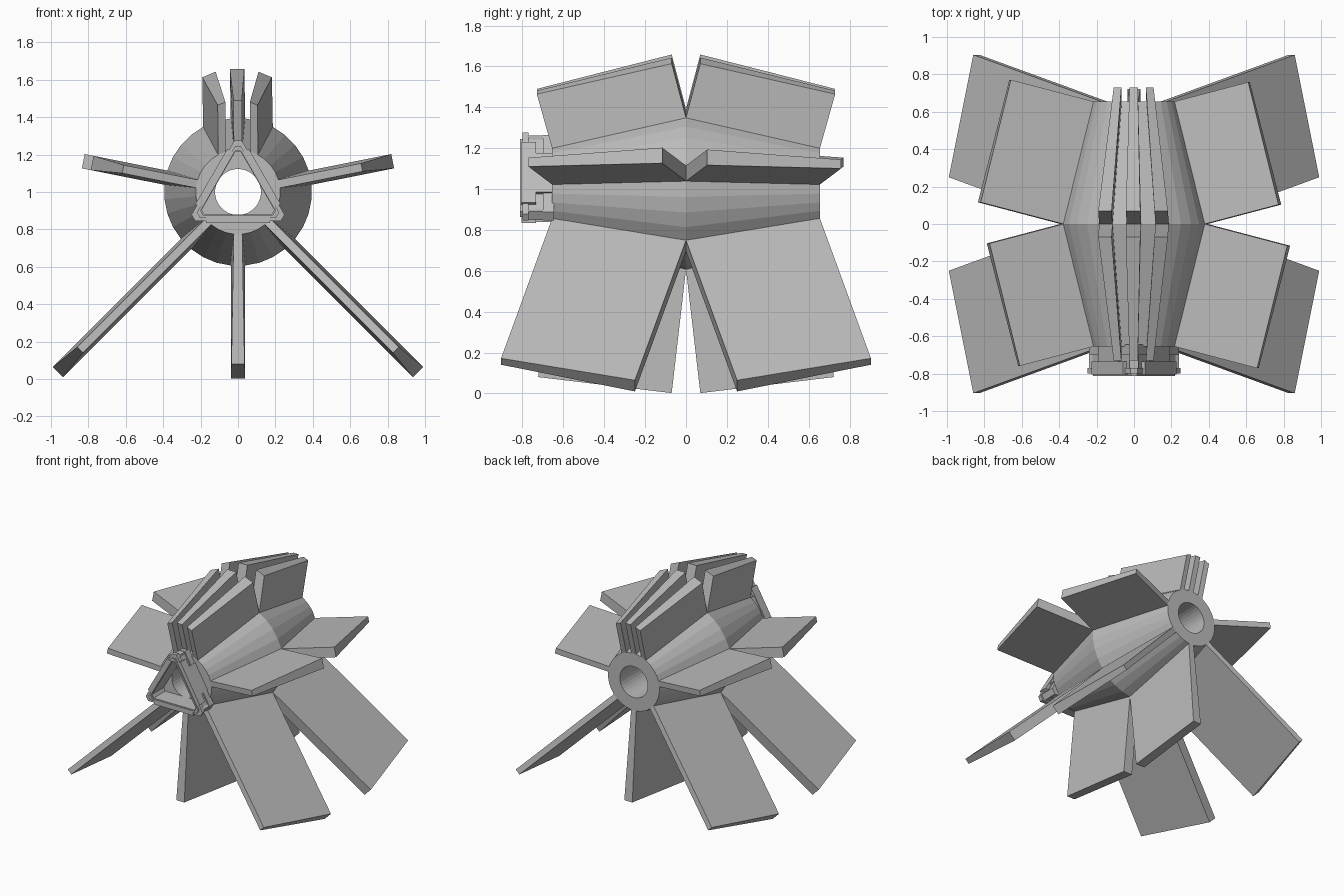
import bpy, bmesh, math

if "Cube" in bpy.data.objects:
    bpy.data.objects.remove(bpy.data.objects["Cube"])

SIDES = 32
STEP = 2 * math.pi / SIDES
CZ = 1.0                      # height of the hull axis
R_MID, R_END, Y_END = 0.395, 0.226, 0.655
BORE = 0.123

grey = bpy.data.materials.new("hull_grey")
grey.diffuse_color = (0.5, 0.5, 0.5, 1)
grey.use_nodes = True
grey.node_tree.nodes["Principled BSDF"].inputs["Base Color"].default_value = grey.diffuse_color


def make(name, verts, faces):
    me = bpy.data.meshes.new(name)
    bm = bmesh.new()
    vs = [bm.verts.new(v) for v in verts]
    for f in faces:
        bm.faces.new([vs[i] for i in f])
    bmesh.ops.recalc_face_normals(bm, faces=bm.faces)
    bm.to_mesh(me)
    bm.free()
    me.materials.append(grey)
    ob = bpy.data.objects.new(name, me)
    bpy.context.collection.objects.link(ob)
    return ob


def polar(r, a, y):
    """Point around the hull axis; angle 0 is up, 90 degrees is +x."""
    return (r * math.sin(a), y, CZ + r * math.cos(a))


def loft(name, loops, closed):
    """Skin equal-length loops; closed joins the last loop to the first, else caps."""
    n = len(loops[0])
    faces = []
    for j in range(len(loops) if closed else len(loops) - 1):
        k = (j + 1) % len(loops)
        faces += [(j * n + i, j * n + (i + 1) % n, k * n + (i + 1) % n, k * n + i)
                  for i in range(n)]
    if not closed:
        faces += [tuple(range(n)), tuple(range((len(loops) - 1) * n, len(loops) * n))]
    return make(name, [p for l in loops for p in l], faces)


# Barrel hull with a straight bore
section = [(R_END, -Y_END), (R_MID, 0), (R_END, Y_END), (BORE, Y_END), (BORE, -Y_END)]
loft("barrel_hull",
     [[polar(r, (i + 0.5) * STEP, y) for i in range(SIDES)] for r, y in section], True)


# Fins: each grows out of one hull facet
def fin(name, deg, half, mid_off, end_off, widen=0.0):
    a = math.radians(deg)
    base = [polar(R_MID, a - STEP / 2, 0), polar(R_MID, a + STEP / 2, 0),
            polar(R_END, a + STEP / 2, half * Y_END), polar(R_END, a - STEP / 2, half * Y_END)]
    offs = [mid_off, mid_off, end_off, end_off]
    spread = [0, 0, -widen, widen]

    def move(t):
        return [tuple(p[i] + t * o[i] for i in range(3)) for p, o in zip(base, offs)]
    tip = [(x + s, y, z) for (x, y, z), s in zip(move(1), spread)]
    loft(name, [move(-0.04), tip], False)


slope = math.atan2(R_MID - R_END, Y_END)


def normal(deg, half, length):
    a = math.radians(deg)
    c = math.cos(slope) * length
    return (c * math.sin(a), half * math.sin(slope) * length, c * math.cos(a))


for half, tag in ((-1, "front"), (1, "back")):
    for deg, side in ((-22.5, "left"), (0, "centre"), (22.5, "right")):
        fin(f"{tag}_top_fin_{side}", deg, half,
            (-0.005, half * 0.07, 0.265), (-0.002, half * 0.075, 0.265))
    for sx, side in ((-1, "left"), (1, "right")):
        length = 0.465 if sx * half < 0 else 0.415
        d = normal(sx * 78.75, half, length)
        fin(f"{tag}_side_fin_{side}", sx * 78.75, half, d, d)
        d = normal(sx * 135, half, 1.0)
        fin(f"{tag}_diagonal_fin_{side}", sx * 135, half, d, d)
    fin(f"{tag}_bottom_fin", 180, half,
        (0, half * 0.07, -0.605), (0, half * 0.068, -0.695), 0.013)


# Triangular docking frame with cut corners
def tri(a, c, y):
    t = (a - c * 0.5) / math.sin(math.pi / 3)
    pts = []
    for k in range(3):
        r, off = math.hypot(c, t), math.atan2(t, c)
        pts += [polar(r, k * 2 * math.pi / 3 + s * off, y) for s in (-1, 1)]
    return pts


def tri_ring(name, out, inn, y0, y1):
    loft(name, [tri(*out, y0), tri(*out, y1), tri(*inn, y1), tri(*inn, y0)], True)


tri_ring("frame_front_rim", (0.155, 0.276), (0.120, 0.215), -0.80, -0.77)
tri_ring("frame_neck", (0.143, 0.250), (0.120, 0.215), -0.77, -0.70)
tri_ring("frame_rear_rim", (0.153, 0.265), (0.120, 0.215), -0.70, -0.645)
tri_ring("frame_lip", (0.136, 0.245), (0.123, 0.222), -0.812, -0.80)


def bar(name, k, r0, r1, w, y0, y1, turn=0.0):
    """Block at radius r0..r1 and half width w, turned to side or corner k."""
    a = k * 2 * math.pi / 3 + turn

    def pt(r, s, y):
        return polar(math.hypot(r, s), a + math.atan2(s, r), y)
    loft(name, [[pt(r0, -w, y), pt(r0, w, y), pt(r1, w, y), pt(r1, -w, y)]
                for y in (y0, y1)], False)


for k in range(3):
    bar(f"frame_side_plate_{k}", k, 0.135, 0.165, 0.17, -0.805, -0.735, math.pi / 3)
    bar(f"frame_side_strut_{k}", k, 0.135, 0.160, 0.11, -0.735, -0.63, math.pi / 3)
    bar(f"frame_corner_post_{k}", k, 0.215, 0.262, 0.025, -0.78, -0.65)
